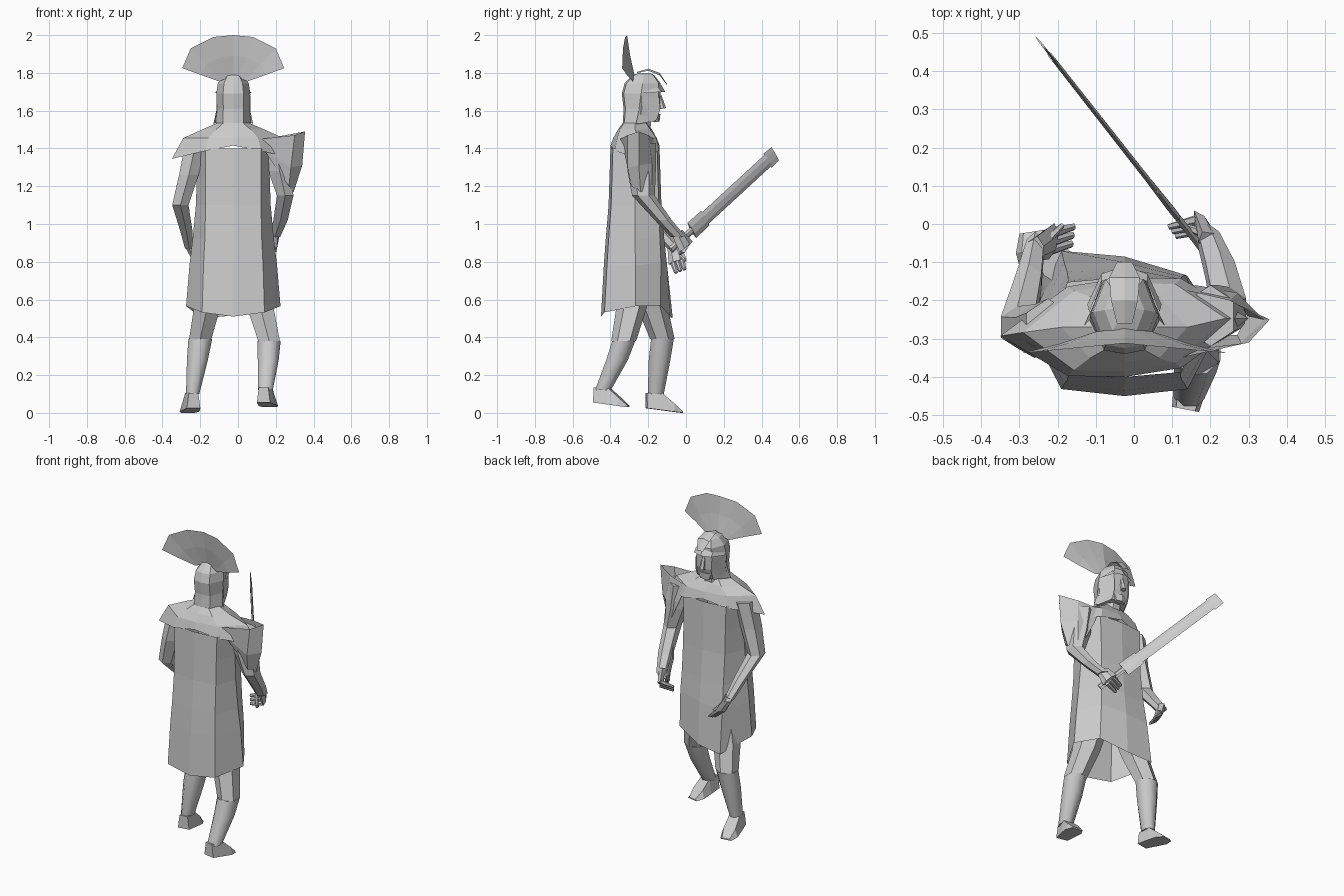
import bpy, bmesh, math
from mathutils import Vector

cube = bpy.data.objects.get("Cube")
if cube:
    bpy.data.objects.remove(cube)

grey = bpy.data.materials.new("plain_grey")
grey.use_nodes = True
grey.diffuse_color = (0.6, 0.6, 0.6, 1)
grey.node_tree.nodes["Principled BSDF"].inputs["Base Color"].default_value = (0.6, 0.6, 0.6, 1)

CX = -0.025  # centre line of the body


def loft(name, rings, closed=True, caps=(True, True), smooth=False):
    """Skin a list of equally long point rings."""
    bm = bmesh.new()
    rows = [[bm.verts.new(p) for p in r] for r in rings]
    n = len(rows[0])
    for a, b in zip(rows, rows[1:]):
        for i in range(n if closed else n - 1):
            j = (i + 1) % n
            bm.faces.new((a[i], a[j], b[j], b[i]))
    if closed:
        for row, cap in zip((rows[0], rows[-1]), caps):
            if cap:
                bm.faces.new(row)
    bmesh.ops.recalc_face_normals(bm, faces=bm.faces)
    mesh = bpy.data.meshes.new(name)
    bm.to_mesh(mesh)
    bm.free()
    mesh.materials.append(grey)
    ob = bpy.data.objects.new(name, mesh)
    bpy.context.collection.objects.link(ob)
    if smooth:
        bpy.context.view_layer.objects.active = ob
        ob.select_set(True)
        bpy.ops.object.shade_smooth_by_angle(angle=math.radians(50))
        ob.select_set(False)
    return ob


def body_ring(z, w, yf, yb, panel=0.6, front_dz=0, back_dz=0, twist=0, side_y=None, lean=0):
    """Eight-sided section: w is the half width, panel the flat share of front and back,
    lean swings the front forward and down on the right."""
    ym = (yf + yb) / 2 if side_y is None else side_y
    p = w * panel
    f, b = (yf - ym) * 0.9 + ym, (yb - ym) * 0.9 + ym
    pts = [(0, yf, front_dz), (p, f - p * lean, front_dz * 0.6 + p * lean), (w, ym, 0),
           (p, b, back_dz * 0.6), (0, yb, back_dz), (-p, b, back_dz * 0.6), (-w, ym, 0),
           (-p, f + p * lean, front_dz * 0.6 - p * lean)]
    return [(CX + x, y + x * twist, z + dz) for x, y, dz in pts]


def tube(name, path, sides=6, smooth=False):
    """Limb through (x, y, z, rx, ry) stations, cut level."""
    rings = []
    for x, y, z, rx, ry in path:
        angles = [2 * math.pi * (i + 0.5) / sides for i in range(sides)]
        rings.append([(x + rx * math.cos(a), y + ry * math.sin(a), z) for a in angles])
    return loft(name, rings, smooth=smooth)


def beam(name, a, b, up, wa, wb, ta, tb):
    """Tapered bar from a to b, w wide along up and t thick across it."""
    a, b, up = Vector(a), Vector(b), Vector(up)
    d = (b - a).normalized()
    across = d.cross(up).normalized()
    up = across.cross(d)
    rings = [[c + up * w * u / 2 + across * t * v / 2
              for u, v in ((1, 0), (0.4, 1), (-0.4, 1), (-1, 0), (-0.4, -1), (0.4, -1))]
             for c, w, t in ((a, wa, ta), (b, wb, tb))]
    return loft(name, rings)


# Robe, open at the hem, running up to the neckline
loft("robe", [
    body_ring(0.565, 0.25, -0.085, -0.45, 0.66, -0.05, -0.055, lean=0.2),
    body_ring(0.78, 0.232, -0.1, -0.435, 0.68, lean=0.1),
    body_ring(0.92, 0.215, -0.115, -0.425, 0.7, lean=0.05),
    body_ring(1.1, 0.198, -0.13, -0.41, 0.74),
    body_ring(1.25, 0.193, -0.135, -0.405, 0.76),
    body_ring(1.4, 0.19, -0.14, -0.4, 0.78),
], caps=(False, False))

# Shoulder mantle, flush with the robe and drooping over each arm
loft("shoulder_mantle", [
    body_ring(1.345, 0.325, -0.14, -0.4, 0.456, 0.07, 0.07, 0.07, -0.27),
    body_ring(1.455, 0.265, -0.155, -0.385, 0.5, 0, 0, 0.07, -0.265),
    body_ring(1.5, 0.165, -0.18, -0.36, 0.55),
    body_ring(1.535, 0.085, -0.205, -0.335, 0.6),
], caps=(False, True))

# Flared left sleeve, raised at the outer corner
loft("left_flared_sleeve", [
    [(0.12, -0.17, 1.45), (0.25, -0.2, 1.47), (0.355, -0.25, 1.49), (0.3, -0.31, 1.47), (0.12, -0.35, 1.45)],
    [(0.16, -0.16, 1.34), (0.27, -0.18, 1.32), (0.34, -0.25, 1.31), (0.28, -0.31, 1.3), (0.14, -0.33, 1.39)],
    [(0.22, -0.17, 1.22), (0.27, -0.18, 1.19), (0.295, -0.24, 1.17), (0.27, -0.29, 1.2), (0.24, -0.29, 1.24)],
], closed=False)

# Neck and helmeted head
tube("neck", [(CX, -0.25, 1.48, 0.065, 0.065), (CX, -0.24, 1.6, 0.06, 0.065)], 8)
loft("helmet", [
    body_ring(1.53, 0.092, -0.155, -0.335, 0.6, 0.025, 0, 0, -0.25),
    body_ring(1.61, 0.088, -0.137, -0.33, 0.6),
    body_ring(1.69, 0.09, -0.135, -0.34, 0.6),
    body_ring(1.745, 0.082, -0.135, -0.325, 0.6),
    body_ring(1.785, 0.052, -0.165, -0.285, 0.6),
    body_ring(1.8, 0.02, -0.19, -0.25, 0.6),
])
for side, label in ((-1, "right"), (1, "left")):
    x = CX + side * 0.09
    loft(label + "_cheek_guard", [
        [(x, -0.24, 1.68), (x - side * 0.035, -0.14, 1.67)],
        [(x, -0.25, 1.6), (x - side * 0.035, -0.138, 1.6)],
        [(x + side * 0.015, -0.265, 1.53), (x - side * 0.035, -0.155, 1.55)],
    ], closed=False)
beam("nose", (CX, -0.14, 1.68), (CX, -0.125, 1.61), (0, 1, 0), 0.02, 0.04, 0.02, 0.03)
beam("chin", (CX, -0.16, 1.58), (CX, -0.155, 1.54), (0, 1, 0), 0.05, 0.03, 0.09, 0.06)

# Visor peak and the small ridge over the crown
loft("visor", [
    [(CX - 0.092, -0.23, 1.7), (CX - 0.06, -0.15, 1.725), (CX, -0.13, 1.735),
     (CX + 0.06, -0.15, 1.725), (CX + 0.092, -0.23, 1.7)],
    [(CX - 0.097, -0.21, 1.692), (CX - 0.06, -0.13, 1.7), (CX, -0.11, 1.7),
     (CX + 0.06, -0.13, 1.7), (CX + 0.097, -0.21, 1.692)],
], closed=False)
loft("crown_ridge", [[(CX - w, y, z - w * 0.3), (CX, y, z), (CX + w, y, z - w * 0.3)]
                     for y, z, w in ((-0.26, 1.805, 0.02), (-0.2, 1.822, 0.035), (-0.14, 1.8, 0.04),
                                     (-0.1, 1.74, 0.02))], closed=False)

# Fan crest, spread across the head
outer, inner = [], []
for x, z in ((-0.27, 1.825), (-0.225, 1.93), (-0.105, 1.99), (0, 2), (0.105, 1.99), (0.225, 1.93), (0.27, 1.825)):
    bow = abs(x) / 0.27
    outer.append((CX + x, -0.312 - 0.026 * bow, z))
    inner.append((CX + x * 0.28, -0.272 - 0.01 * bow, 1.785 - 0.03 * bow))
middle = [[(p + q) / 2 - (0.004 if k == 1 else 0) for k, (p, q) in enumerate(zip(a, b))]
          for a, b in zip(outer, inner)]
loft("crest", [inner, middle, outer], closed=False)

# Legs: the right one strides ahead, the left one trails
tube("right_thigh", [(-0.14, -0.19, 0.64, 0.085, 0.085), (-0.165, -0.175, 0.55, 0.08, 0.08),
                     (-0.2, -0.125, 0.39, 0.068, 0.065)])
tube("right_calf", [(-0.2, -0.125, 0.39, 0.068, 0.065), (-0.215, -0.14, 0.28, 0.06, 0.062),
                    (-0.24, -0.16, 0.1, 0.038, 0.046)], 8, True)
tube("left_thigh", [(0.1, -0.28, 0.64, 0.085, 0.085), (0.12, -0.29, 0.55, 0.08, 0.08),
                    (0.165, -0.33, 0.38, 0.066, 0.066)])
tube("left_calf", [(0.165, -0.33, 0.38, 0.066, 0.066), (0.16, -0.365, 0.28, 0.06, 0.062),
                   (0.145, -0.44, 0.12, 0.042, 0.045)], 8, True)


def foot(name, heel, toe, z):
    """Wedge foot: a narrow ankle sloping straight down to a thin, broad toe."""
    heel, toe = Vector((*heel, z + 0.025)), Vector((*toe, z))
    side = (toe - heel).cross(Vector((0, 0, 1))).normalized()
    rings = []
    for t, w, h in ((0, 0.036, 0.08), (0.42, 0.046, 0.09), (0.75, 0.052, 0.045), (1, 0.035, 0.008)):
        c = heel.lerp(toe, t)
        top = Vector((0, 0, h))
        rings.append([c - side * w, c + side * w, c + side * w * 0.7 + top, c - side * w * 0.7 + top])
    loft(name, rings)


foot("right_foot", (-0.235, -0.21), (-0.265, -0.02), 0)
foot("left_foot", (0.135, -0.485), (0.17, -0.305), 0.03)

# Arms
tube("right_arm", [(-0.225, -0.27, 1.42, 0.065, 0.075), (-0.26, -0.28, 1.26, 0.06, 0.07),
                   (-0.305, -0.27, 1.1, 0.05, 0.055), (-0.275, -0.15, 0.97, 0.038, 0.045),
                   (-0.258, -0.06, 0.87, 0.026, 0.04)])
tube("left_arm", [(0.2, -0.24, 1.43, 0.07, 0.08), (0.22, -0.235, 1.28, 0.07, 0.075),
                  (0.25, -0.225, 1.15, 0.05, 0.06), (0.225, -0.12, 1.02, 0.044, 0.045),
                  (0.195, -0.04, 0.93, 0.032, 0.04)])


def hand(name, wrist, knuckle, tip, spread):
    """Palm with three close fingers and a thumb."""
    wrist, knuckle, tip, spread = map(Vector, (wrist, knuckle, tip, spread))
    beam(name + "_palm", wrist, knuckle, spread, 0.07, 0.1, 0.045, 0.03)
    for k in (-1, 0, 1):
        off = spread.normalized() * 0.024 * k
        beam(name + "_finger_%d" % (k + 2), knuckle + off, tip + off, spread, 0.032, 0.02, 0.024, 0.012)
    thumb = wrist.lerp(knuckle, 0.4)
    beam(name + "_thumb", thumb, thumb.lerp(tip, 0.6) + spread.normalized() * 0.04, spread, 0.03, 0.015, 0.025, 0.012)


hand("right_hand", (-0.258, -0.065, 0.89), (-0.215, -0.045, 0.8), (-0.16, -0.03, 0.75), (0.1, 0.8, 0.3))
hand("left_hand", (0.195, -0.045, 0.95), (0.18, 0.0, 0.88), (0.1, -0.02, 0.86), (-0.3, 0.4, 0.6))

# Sword: all parts lie along one axis, flat in its vertical plane
butt, end = Vector((0.155, -0.035, 0.905)), Vector((-0.243, 0.472, 1.372))
for name, s, t, w0, w1, thick in (("sword_grip", -0.09, 0.14, 0.04, 0.04, 0.02),
                                  ("sword_guard", 0.13, 0.27, 0.1, 0.095, 0.018),
                                  ("sword_blade", 0.26, 0.93, 0.075, 0.075, 0.014),
                                  ("sword_tip", 0.92, 1, 0.092, 0.085, 0.006)):
    beam(name, butt.lerp(end, s), butt.lerp(end, t), (0, 0, 1), w0, w1, thick, thick * 0.8)
